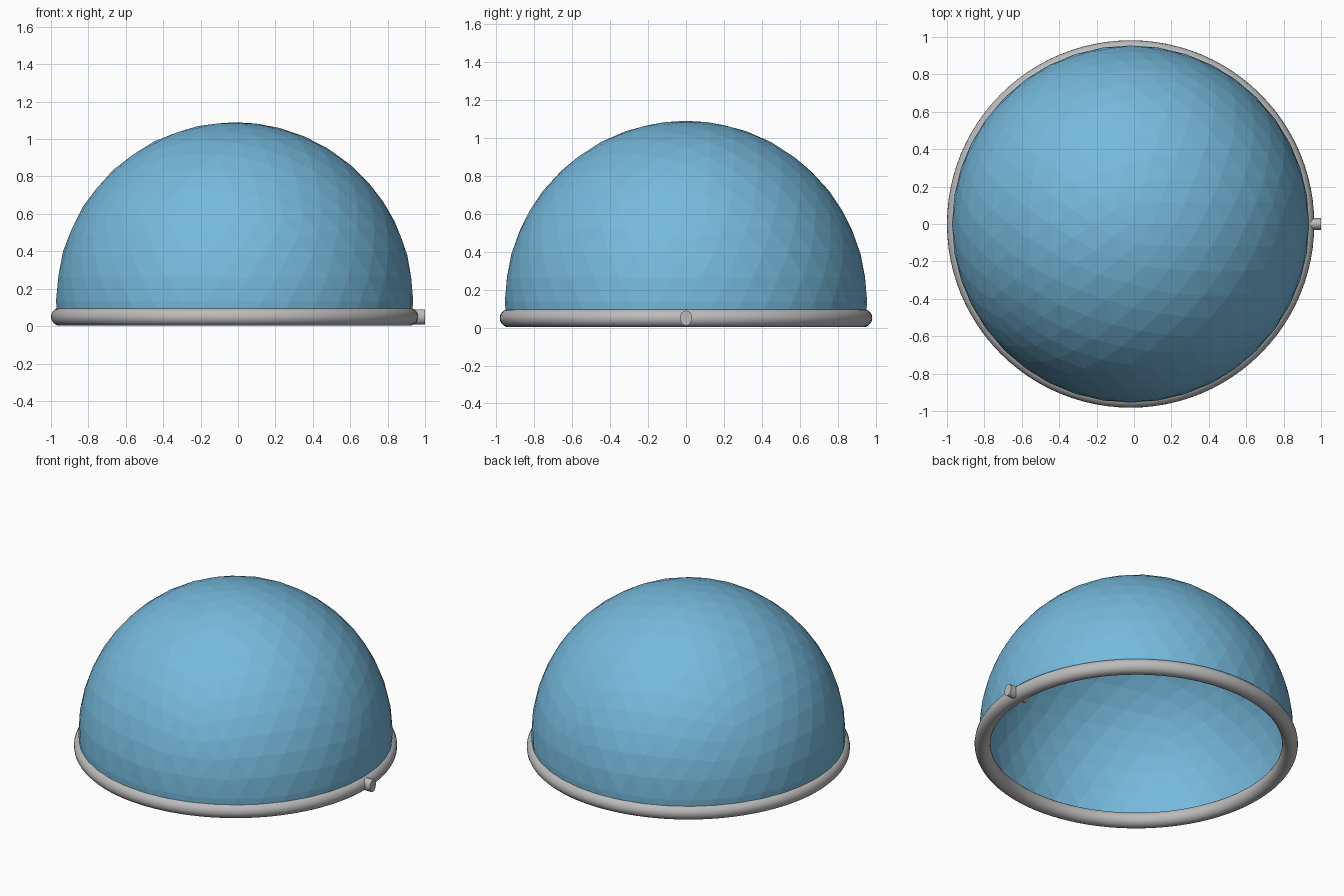
import bpy, bmesh, math

if "Cube" in bpy.data.objects:
    bpy.data.objects.remove(bpy.data.objects["Cube"])

CX = -0.018  # ring and dome axis; the stub fills the rest of the width

def material(name, rgb):
    m = bpy.data.materials.new(name)
    m.diffuse_color = (*rgb, 1)
    m.use_nodes = True
    m.node_tree.nodes["Principled BSDF"].inputs["Base Color"].default_value = m.diffuse_color
    return m

blue = material("sky blue", (0.18, 0.49, 0.72))
grey = material("grey", (0.50, 0.50, 0.50))

# Faceted dome shell: an icosphere cut open inside the rim ring
bm = bmesh.new()
bmesh.ops.create_icosphere(bm, subdivisions=4, radius=0.955)
bmesh.ops.translate(bm, verts=bm.verts, vec=(CX, 0, 0.135))
bmesh.ops.bisect_plane(bm, geom=bm.verts[:] + bm.edges[:] + bm.faces[:],
                       plane_co=(0, 0, 0.05), plane_no=(0, 0, 1), clear_inner=True)
mesh = bpy.data.meshes.new("dome")
bm.to_mesh(mesh)
bm.free()
mesh.materials.append(blue)
dome = bpy.data.objects.new("dome", mesh)
bpy.context.collection.objects.link(dome)

# Round rim ring
bpy.ops.mesh.primitive_torus_add(major_radius=0.934, minor_radius=0.048,
                                 major_segments=96, minor_segments=20,
                                 location=(CX, 0, 0.05))
ring = bpy.context.object
ring.name = "rim_ring"
ring.data.materials.append(grey)
bpy.ops.object.shade_smooth_by_angle(angle=math.radians(40))

# Short stub through the ring on the right side
bpy.ops.mesh.primitive_cylinder_add(vertices=16, radius=1, depth=0.14,
                                    location=(0.93, 0, 0.05),
                                    rotation=(0, math.pi / 2, 0))
stub = bpy.context.object
stub.name = "side_stub"
stub.scale = (0.04, 0.032, 1)
stub.data.materials.append(grey)
bpy.ops.object.shade_smooth_by_angle(angle=math.radians(40))
